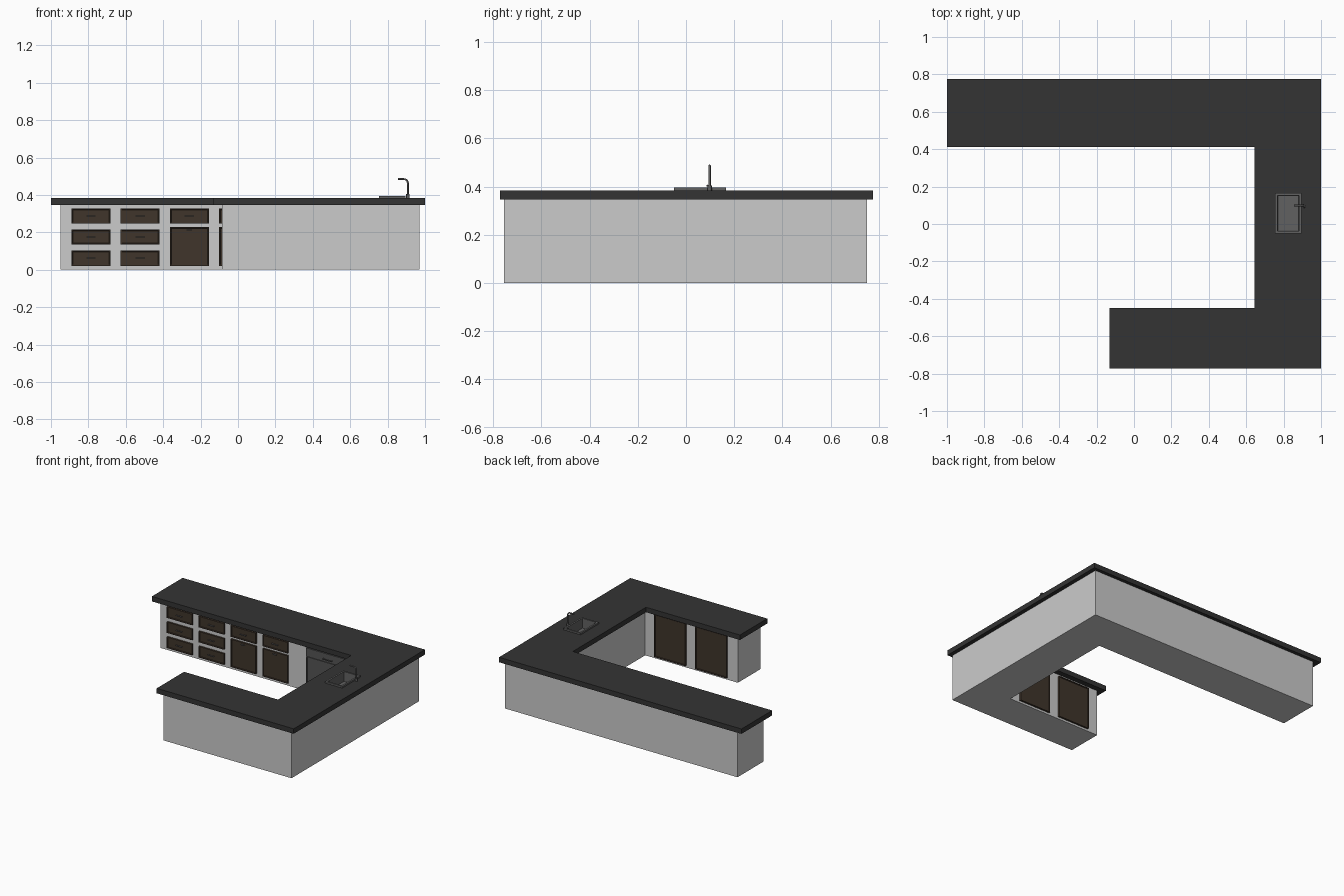
import bpy, bmesh
from mathutils import Vector

if "Cube" in bpy.data.objects:
    bpy.data.objects.remove(bpy.data.objects["Cube"])


def material(name, rgb):
    m = bpy.data.materials.new(name)
    m.diffuse_color = (*rgb, 1)
    m.use_nodes = True
    m.node_tree.nodes["Principled BSDF"].inputs["Base Color"].default_value = m.diffuse_color
    return m


STONE = material("dark_stone", (0.034, 0.034, 0.034))
WOOD = material("dark_wood", (0.05, 0.035, 0.024))
STEEL = material("steel", (0.12, 0.12, 0.12))
BLACK = material("appliance_grey", (0.09, 0.09, 0.09))


def make(name, bm, mat=None):
    bmesh.ops.recalc_face_normals(bm, faces=bm.faces)
    me = bpy.data.meshes.new(name)
    bm.to_mesh(me)
    bm.free()
    ob = bpy.data.objects.new(name, me)
    bpy.context.collection.objects.link(ob)
    if mat:
        me.materials.append(mat)
    return ob


def prism(name, outline, z0, z1, mat=None):
    bm = bmesh.new()
    f = bm.faces.new([bm.verts.new((x, y, z0)) for x, y in outline])
    top = bmesh.ops.extrude_face_region(bm, geom=[f])["geom"]
    bmesh.ops.translate(bm, vec=(0, 0, z1 - z0),
                        verts=[v for v in top if isinstance(v, bmesh.types.BMVert)])
    return make(name, bm, mat)


def box(name, x0, x1, y0, y1, z0, z1, mat=None):
    return prism(name, [(x0, y0), (x1, y0), (x1, y1), (x0, y1)], z0, z1, mat)


def panel(name, x0, x1, y, out, z0, z1, mat=WOOD, thick=0.014):
    """Framed front on a wall at y, facing out (-1 or 1), with a recessed field."""
    ya, yb = sorted((y - out * 0.002, y + out * thick))
    ob = box(name, x0, x1, ya, yb, z0, z1, mat)
    bm = bmesh.new()
    bm.from_mesh(ob.data)
    front = [f for f in bm.faces if f.normal.y * out > 0.9]
    bmesh.ops.inset_region(bm, faces=front, thickness=0.008)
    bmesh.ops.inset_region(bm, faces=front, thickness=0.003, depth=-0.005)
    bm.to_mesh(ob.data)
    bm.free()


def handle(name, x, y, out, z, w=0.05):
    ya, yb = sorted((y + out * 0.016, y + out * 0.021))
    box(name, x - w / 2, x + w / 2, ya, yb, z - 0.003, z + 0.003, STEEL)
    for s in (-1, 1):
        a, b = sorted((y + out * 0.006, y + out * 0.018))
        cx = x + s * (w / 2 - 0.004)
        box(name + "_post", cx - 0.002, cx + 0.002, a, b, z - 0.002, z + 0.002, STEEL)


def tube(name, points, r, mat):
    cu = bpy.data.curves.new(name, "CURVE")
    cu.dimensions = "3D"
    cu.bevel_depth, cu.bevel_resolution, cu.use_fill_caps = r, 2, True
    sp = cu.splines.new("POLY")
    sp.points.add(len(points) - 1)
    for p, c in zip(sp.points, points):
        p.co = (*c, 1)
    ob = bpy.data.objects.new(name, cu)
    bpy.context.collection.objects.link(ob)
    cu.materials.append(mat)


# U-shaped cabinet body and worktop
body = prism("cabinet_body", [(-0.95, 0.75), (-0.95, 0.445), (0.68, 0.445), (0.68, -0.49),
                              (-0.085, -0.49), (-0.085, -0.755), (0.97, -0.755), (0.97, 0.75)],
             0, 0.346)
top = prism("worktop", [(-1, 0.775), (-1, 0.413), (0.645, 0.413), (0.645, -0.45),
                        (-0.13, -0.45), (-0.13, -0.772), (1, -0.772), (1, 0.775)],
            0.346, 0.383, STONE)

# Drawers and doors on the back run
WALL = 0.445
rows = [(0.246, 0.328), (0.134, 0.215), (0.021, 0.103)]
for col in range(4):
    x0 = -0.89 + col * 0.263
    x1, xc = x0 + 0.208, x0 + 0.104
    for i, (z0, z1) in enumerate(rows if col < 2 else rows[:1]):
        panel(f"drawer_{col}_{i}", x0, x1, WALL, -1, z0, z1)
        handle(f"drawer_handle_{col}_{i}", xc, WALL, -1, (z0 + z1) / 2)
    if col >= 2:
        panel(f"cupboard_door_{col}", x0, x1, WALL, -1, 0.021, 0.228)
        handle(f"door_handle_{col}", xc, WALL, -1, 0.212, 0.03)

# Built-in appliance near the corner
panel("appliance_door", 0.26, 0.62, WALL, -1, 0.021, 0.265, BLACK)
box("appliance_controls", 0.26, 0.62, WALL - 0.014, WALL + 0.002, 0.268, 0.33, BLACK)
handle("appliance_handle", 0.44, WALL - 0.008, -1, 0.29, 0.08)

# Doors on the inner side of the front run
for i, x0 in enumerate((0.0, 0.34)):
    panel(f"front_run_door_{i}", x0, x0 + 0.258, -0.49, 1, 0.015, 0.33)

# Sink: cut the worktop and body, then fit a basin and rim
X0, X1, Y0, Y1 = 0.767, 0.882, -0.037, 0.152
cutter = box("sink_cutter", X0, X1, Y0, Y1, 0.32, 0.5)
cutter.hide_render = True
cutter.hide_viewport = True
for ob in (body, top):
    m = ob.modifiers.new("sink_hole", "BOOLEAN")
    m.operation, m.object, m.solver = "DIFFERENCE", cutter, "EXACT"
bm = bmesh.new()
loops = []
for o, z in ((0.013, 0.382), (0.013, 0.395), (0, 0.395), (-0.002, 0.323)):
    loops.append([bm.verts.new((x, y, z)) for x, y in
                  ((X0 - o, Y0 - o), (X1 + o, Y0 - o), (X1 + o, Y1 + o), (X0 - o, Y1 + o))])
for a, b in zip(loops, loops[1:]):
    for i in range(4):
        j = (i + 1) % 4
        bm.faces.new((a[i], a[j], b[j], b[i]))
bm.faces.new(loops[-1])
make("sink_basin", bm, STEEL)

# Tap with bent spout, foot and lever
FX, FY = 0.908, 0.098
tube("tap_foot", [(FX, FY, 0.382), (FX, FY, 0.405)], 0.009, STEEL)
tube("tap_spout", [(FX, FY, 0.383), (FX, FY, 0.465), (FX - 0.004, FY, 0.477),
                   (FX - 0.015, FY, 0.484), (FX - 0.053, FY, 0.486)], 0.005, STEEL)
tube("tap_lever", [(FX, FY, 0.4), (FX + 0.002, FY - 0.012, 0.404)], 0.004, STEEL)
